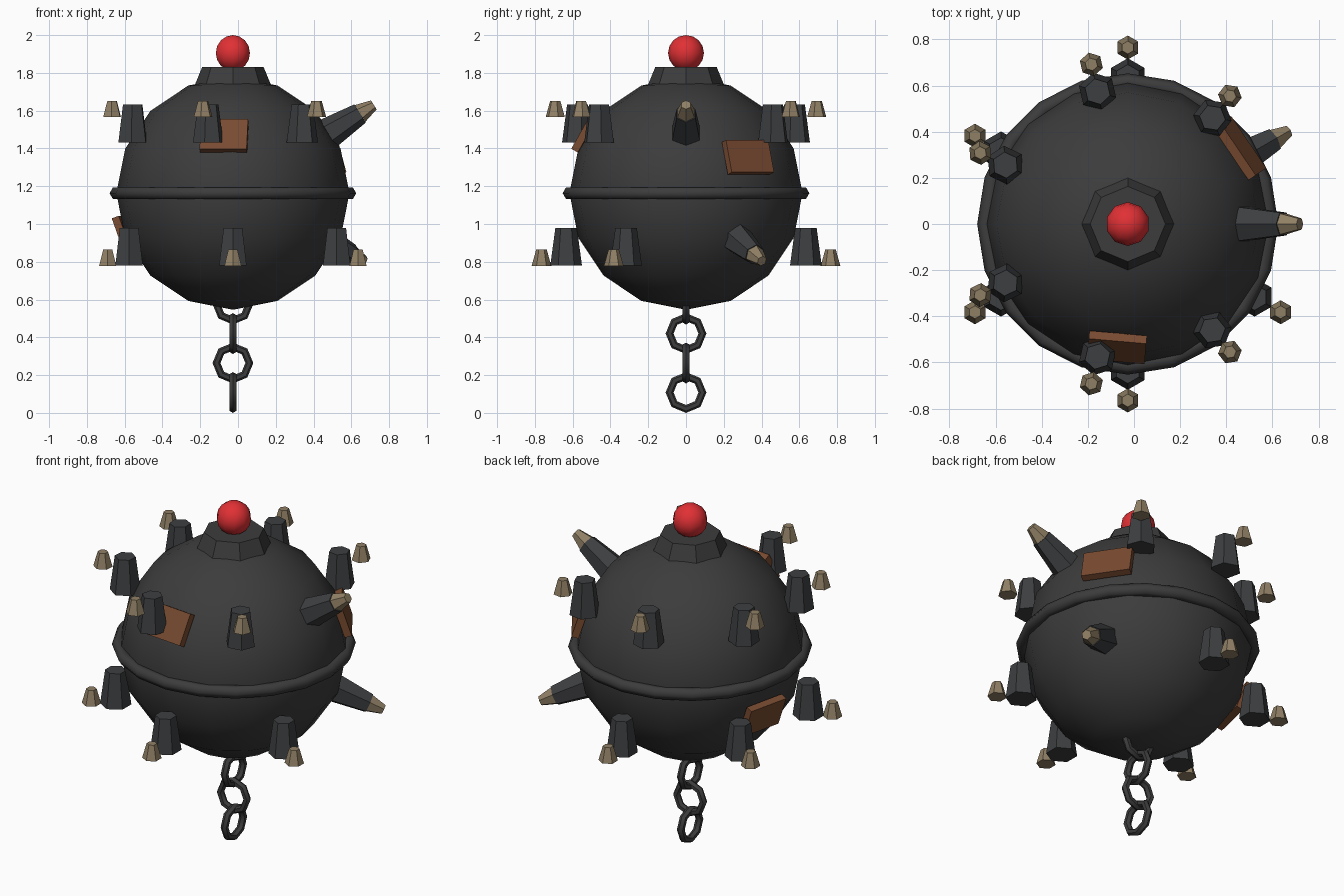
import bpy
from math import radians, sin, cos, pi
from mathutils import Vector, Matrix, Euler

if "Cube" in bpy.data.objects:
    bpy.data.objects.remove(bpy.data.objects["Cube"], do_unlink=True)

CENTRE = Vector((-0.027, 0, 1.163))
RADIUS = 0.617


def material(name, rgb):
    m = bpy.data.materials.new(name)
    m.use_nodes = True
    m.diffuse_color = (*rgb, 1)
    bsdf = next(n for n in m.node_tree.nodes if n.type == 'BSDF_PRINCIPLED')
    bsdf.inputs["Base Color"].default_value = (*rgb, 1)
    return m


IRON = material("dark_iron", (0.045, 0.045, 0.046))
STEEL = material("spike_steel", (0.047, 0.049, 0.052))
HORN = material("tan_tip", (0.28, 0.215, 0.13))
RUST = material("rusty_brown", (0.19, 0.07, 0.03))
RED = material("red_lamp", (0.75, 0.03, 0.035))


def finish(name, mat, smooth=None):
    ob = bpy.context.object
    ob.name = name
    ob.data.materials.append(mat)
    if smooth:
        bpy.ops.object.shade_smooth_by_angle(angle=radians(smooth))
    return ob


def on_ball(azimuth, elevation, distance):
    return CENTRE + distance * Vector((cos(elevation) * cos(azimuth),
                                       cos(elevation) * sin(azimuth), sin(elevation)))


def frustum(name, mat, sides, r1, r2, depth, location, rotation=(0, 0, 0)):
    bpy.ops.mesh.primitive_cone_add(vertices=sides, radius1=r1, radius2=r2, depth=depth)
    ob = finish(name, mat)
    # put a corner on local x, so it points outward
    ob.data.transform(Matrix.Rotation(pi / 2, 4, 'Z'))
    ob.location, ob.rotation_euler = location, rotation
    return ob


def spike_row(row, count, first, elevation):
    # the first spike points outward, the others stand upright
    for i in range(count):
        az = first + i * 2 * pi / count
        rot = Euler((0, pi / 2 - elevation if i == 0 else 0, az))
        frustum(f"{row}_spike_{i + 1}", STEEL, 6, 0.084, 0.057, 0.2,
                on_ball(az, elevation, 0.695), rot)
        frustum(f"{row}_spike_tip_{i + 1}", HORN, 6, 0.052, 0.028, 0.085,
                on_ball(az, elevation, 0.838), rot)


def plate(name, azimuth, elevation, width, height):
    az, el = radians(azimuth), radians(elevation)
    bpy.ops.mesh.primitive_cube_add(size=1)
    ob = finish(name, RUST)
    ob.data.transform(Matrix.Diagonal((0.04, width, height, 1)))
    ob.location = on_ball(az, el, RADIUS)
    ob.rotation_euler = (0, -el, az)


# ball body and its equator band
bpy.ops.mesh.primitive_uv_sphere_add(segments=16, ring_count=8, radius=RADIUS, location=CENTRE)
finish("ball_body", IRON, 60)
bpy.ops.mesh.primitive_torus_add(major_segments=20, minor_segments=6, major_radius=RADIUS,
                                 minor_radius=0.036, location=CENTRE)
finish("equator_band", IRON, 65)

# top collar and lamp
frustum("top_collar", IRON, 8, 0.2, 0.163, 0.09, (CENTRE.x, 0, 1.785))
bpy.ops.mesh.primitive_uv_sphere_add(segments=10, ring_count=8, radius=0.095,
                                     location=(CENTRE.x, 0, 1.905))
finish("red_lamp", RED, 60)

# spikes
spike_row("upper", 7, 0, 0.56)
spike_row("lower", 6, pi / 6, -0.42)

# rusty patches
plate("front_patch", 265, 29.5, 0.25, 0.18)
plate("side_patch", 34, 18, 0.27, 0.18)
plate("back_patch", 167, -20, 0.25, 0.18)

# chain, links turned alternately
for i in range(4):
    bpy.ops.mesh.primitive_torus_add(major_segments=8, minor_segments=6, major_radius=0.087,
                                     minor_radius=0.021, location=(CENTRE.x, 0, 0.108 + 0.156 * i),
                                     rotation=(pi / 2, 0, 0 if i % 2 else pi / 2))
    finish(f"chain_link_{i + 1}", IRON, 50)
